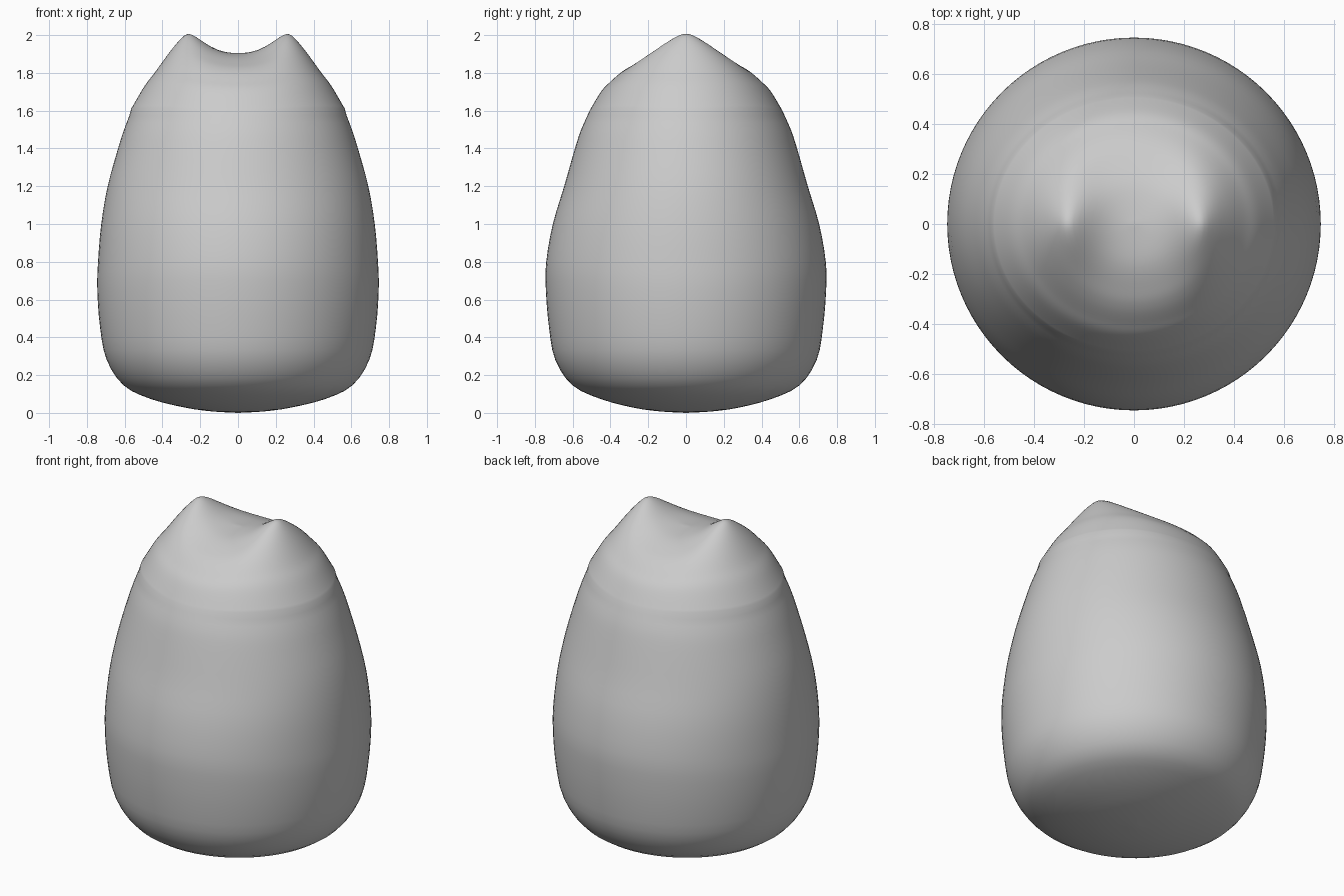
import bpy, bmesh, math

if "Cube" in bpy.data.objects:
    bpy.data.objects.remove(bpy.data.objects["Cube"])

SEG = 96
# body cross-sections: height, half width in x, half width in y
BODY = [(0.0, 0.0, 0.0), (0.008, 0.14, 0.14), (0.028, 0.28, 0.28), (0.073, 0.46, 0.45),
        (0.145, 0.605, 0.6), (0.28, 0.695, 0.692), (0.45, 0.73, 0.725), (0.65, 0.745, 0.742),
        (0.8, 0.741, 0.74), (1.0, 0.724, 0.705), (1.2, 0.69, 0.645), (1.4, 0.635, 0.588),
        (1.5, 0.603, 0.555), (1.6, 0.565, 0.51)]
# top dome: relative radius, height
DOME = [(1.0, 1.6), (0.88, 1.7), (0.78, 1.752), (0.66, 1.803), (0.53, 1.838),
        (0.3, 1.878), (0.0, 1.893)]


def smooth_path(pts, steps):
    """Catmull-Rom resampling of a list of tuples."""
    out = []
    for i in range(len(pts) - 1):
        p0, p1, p2 = pts[max(i - 1, 0)], pts[i], pts[i + 1]
        p3 = pts[min(i + 2, len(pts) - 1)]
        for k in range(steps):
            t = k / steps
            out.append(tuple(0.5 * (2 * b + (c - a) * t + (2 * a - 5 * b + 4 * c - d) * t * t
                                    + (3 * b - a - 3 * c + d) * t ** 3)
                             for a, b, c, d in zip(p0, p1, p2, p3)))
    return out + [pts[-1]]


def ear_height(x, y):
    """Two mirrored soft points, left and right of the middle dip."""
    h = 0.0
    for side in (-1, 1):
        d = side * x - 0.27
        r = math.hypot(d / (0.155 if d > 0 else 0.125), y / 0.23)
        h += 0.158 * math.exp(-r ** 1.5)
    return h


bm = bmesh.new()


def ring(z, rx, ry, ears):
    verts = []
    for i in range(SEG):
        a = 2 * math.pi * i / SEG
        x, y = rx * math.cos(a), ry * math.sin(a)
        verts.append(bm.verts.new((x, y, z + (ear_height(x, y) if ears else 0))))
    return verts


# body rings, then dome rings with the two ear points
rings = [ring(z, rx, ry, False) for z, rx, ry in smooth_path(BODY, 3)[1:-1]]
for s, z in smooth_path(DOME, 6)[:-1]:
    rings.append(ring(z, 0.565 * s, 0.51 * s, True))

for lo, hi in zip(rings, rings[1:]):
    for i in range(SEG):
        j = (i + 1) % SEG
        bm.faces.new((lo[i], lo[j], hi[j], hi[i]))

# close bottom and top
bottom = bm.verts.new((0, 0, 0))
top = bm.verts.new((0, 0, DOME[-1][1] + ear_height(0, 0)))
for i in range(SEG):
    j = (i + 1) % SEG
    bm.faces.new((bottom, rings[0][j], rings[0][i]))
    bm.faces.new((top, rings[-1][i], rings[-1][j]))
bmesh.ops.recalc_face_normals(bm, faces=bm.faces)
for f in bm.faces:
    f.smooth = True

mesh = bpy.data.meshes.new("eared_body")
bm.to_mesh(mesh)
bm.free()
grey = bpy.data.materials.new("light grey")
grey.diffuse_color = (0.6, 0.6, 0.6, 1)
grey.use_nodes = True
grey.node_tree.nodes["Principled BSDF"].inputs["Base Color"].default_value = grey.diffuse_color
mesh.materials.append(grey)
body = bpy.data.objects.new("eared_body", mesh)
bpy.context.collection.objects.link(body)
